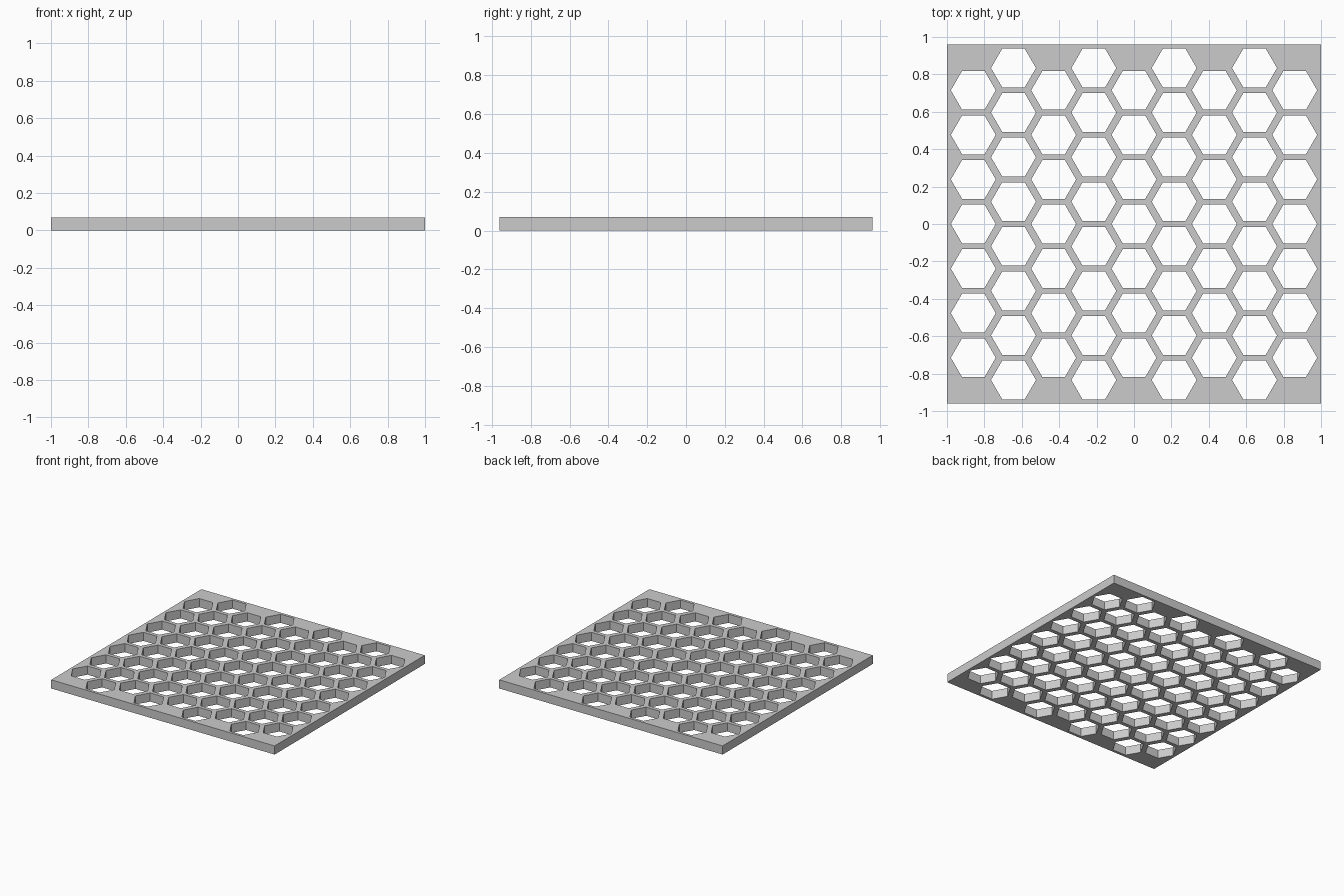
import bpy, bmesh, math
from mathutils import Matrix

if "Cube" in bpy.data.objects:
    bpy.data.objects.remove(bpy.data.objects["Cube"])

WIDTH, DEPTH, THICK = 2.0, 1.92, 0.07
HOLE_R = 0.12                      # hexagon corner radius
COL_STEP, ROW_STEP = 0.2148, 0.2383


def make_object(name, bm):
    mesh = bpy.data.meshes.new(name)
    bm.to_mesh(mesh)
    bm.free()
    obj = bpy.data.objects.new(name, mesh)
    bpy.context.collection.objects.link(obj)
    return obj


# Flat rectangular plate
bm = bmesh.new()
bmesh.ops.create_cube(bm, size=1, matrix=Matrix.Translation((0, 0, THICK / 2))
                      @ Matrix.Diagonal((WIDTH, DEPTH, THICK, 1)))
panel = make_object("honeycomb_panel", bm)

# Hexagonal cutters: nine columns, alternating seven and eight holes
bm = bmesh.new()
for col in range(9):
    count = 7 + col % 2
    for row in range(count):
        x = (col - 4) * COL_STEP
        y = (row - (count - 1) / 2) * ROW_STEP
        bmesh.ops.create_cone(bm, cap_ends=True, segments=6, radius1=HOLE_R,
                              radius2=HOLE_R, depth=THICK * 3,
                              matrix=Matrix.Translation((x, y, THICK / 2))
                              @ Matrix.Rotation(math.radians(30), 4, 'Z'))
cutter = make_object("hole_cutter", bm)
cutter.hide_render = True

# Cut the holes through the plate
cut = panel.modifiers.new("holes", 'BOOLEAN')
cut.operation = 'DIFFERENCE'
cut.solver = 'EXACT'
cut.object = cutter
bpy.context.view_layer.objects.active = panel
bpy.ops.object.modifier_apply(modifier=cut.name)
bpy.data.objects.remove(cutter)

# Plain grey
grey = bpy.data.materials.new("light_grey")
grey.diffuse_color = (0.6, 0.6, 0.6, 1)
grey.use_nodes = True
grey.node_tree.nodes["Principled BSDF"].inputs["Base Color"].default_value = grey.diffuse_color
panel.data.materials.clear()
panel.data.materials.append(grey)
for poly in panel.data.polygons:
    poly.material_index = 0
